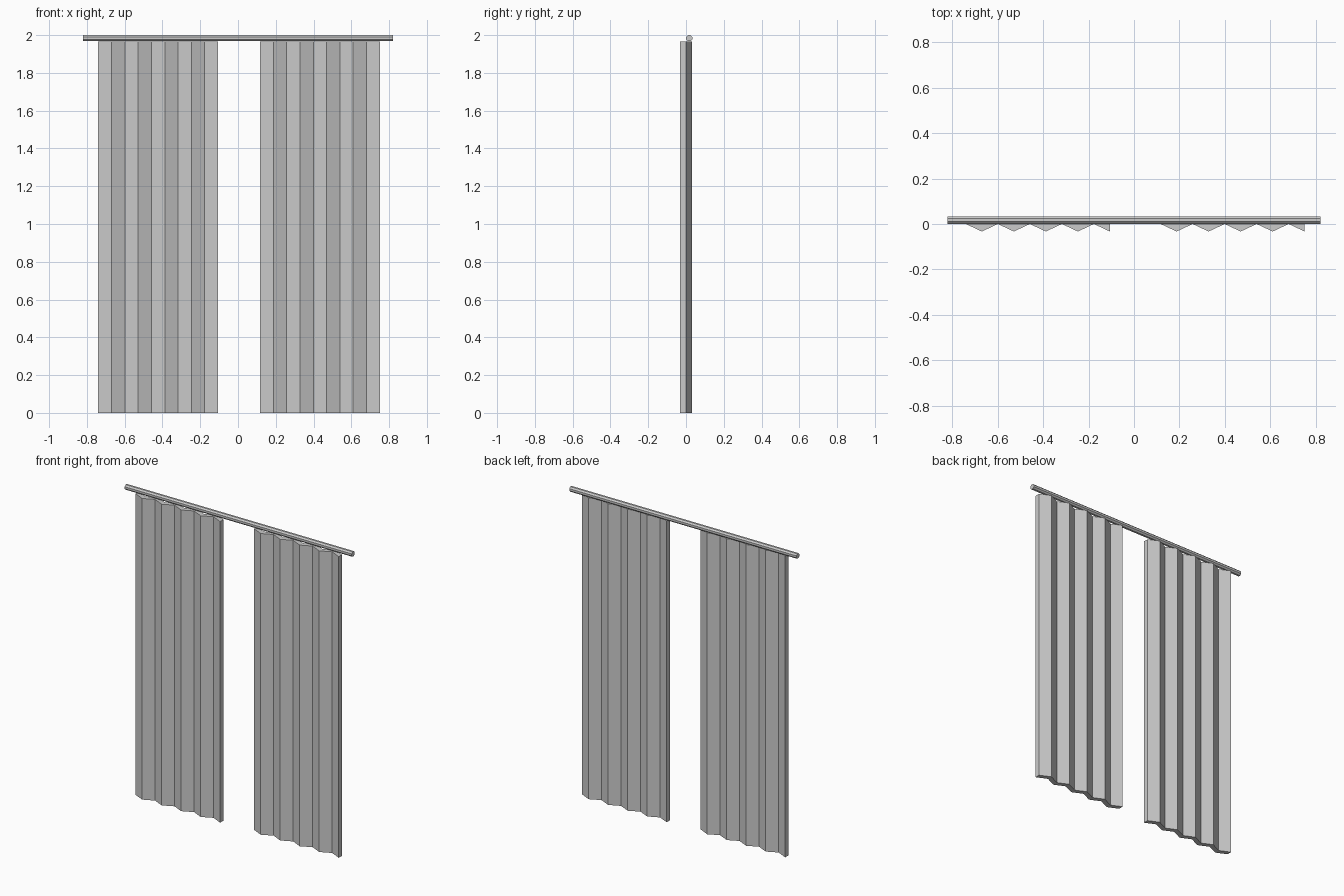
import bpy, bmesh, math

if "Cube" in bpy.data.objects:
    bpy.data.objects.remove(bpy.data.objects["Cube"])

FOLDS = 9          # flat strips per panel
WIDTH = 0.634
DEPTH = 0.033      # fold depth and cloth thickness along y
TOP = 1.967


def curtain(name, x0):
    # zigzag cross-section, back edge and front edge, extruded upwards
    step = WIDTH / FOLDS
    back = [(x0 + i * step, DEPTH if i % 2 == 0 else 0) for i in range(FOLDS + 1)]
    front = [(x, y - DEPTH) for x, y in back]
    bm = bmesh.new()
    rows = [[bm.verts.new((x, y, 0)) for x, y in line] for line in (back, front)]
    faces = [bm.faces.new((rows[1][i], rows[1][i + 1], rows[0][i + 1], rows[0][i]))
             for i in range(FOLDS)]
    ext = bmesh.ops.extrude_face_region(bm, geom=faces, use_keep_orig=True)
    verts = [g for g in ext["geom"] if isinstance(g, bmesh.types.BMVert)]
    bmesh.ops.translate(bm, verts=verts, vec=(0, 0, TOP))
    bmesh.ops.recalc_face_normals(bm, faces=bm.faces[:])
    mesh = bpy.data.meshes.new(name)
    bm.to_mesh(mesh)
    bm.free()
    bpy.context.collection.objects.link(bpy.data.objects.new(name, mesh))


# Two hanging panels
curtain("curtain_left", -0.74)
curtain("curtain_right", 0.117)

# Eight-sided rod
bpy.ops.mesh.primitive_cylinder_add(vertices=8, radius=0.0175, depth=1.64,
                                    location=(0, 0.017, 1.984),
                                    rotation=(0, math.pi / 2, 0))
rod = bpy.context.object
rod.name = "curtain_rod"
rod.rotation_euler = (math.pi / 8, math.pi / 2, 0)
rod.rotation_euler = (0, math.pi / 2, 0)
# turn the section so flat sides face up and front
for v in rod.data.vertices:
    a = math.pi / 8
    x, y = v.co.x, v.co.y
    v.co.x = x * math.cos(a) - y * math.sin(a)
    v.co.y = x * math.sin(a) + y * math.cos(a)
